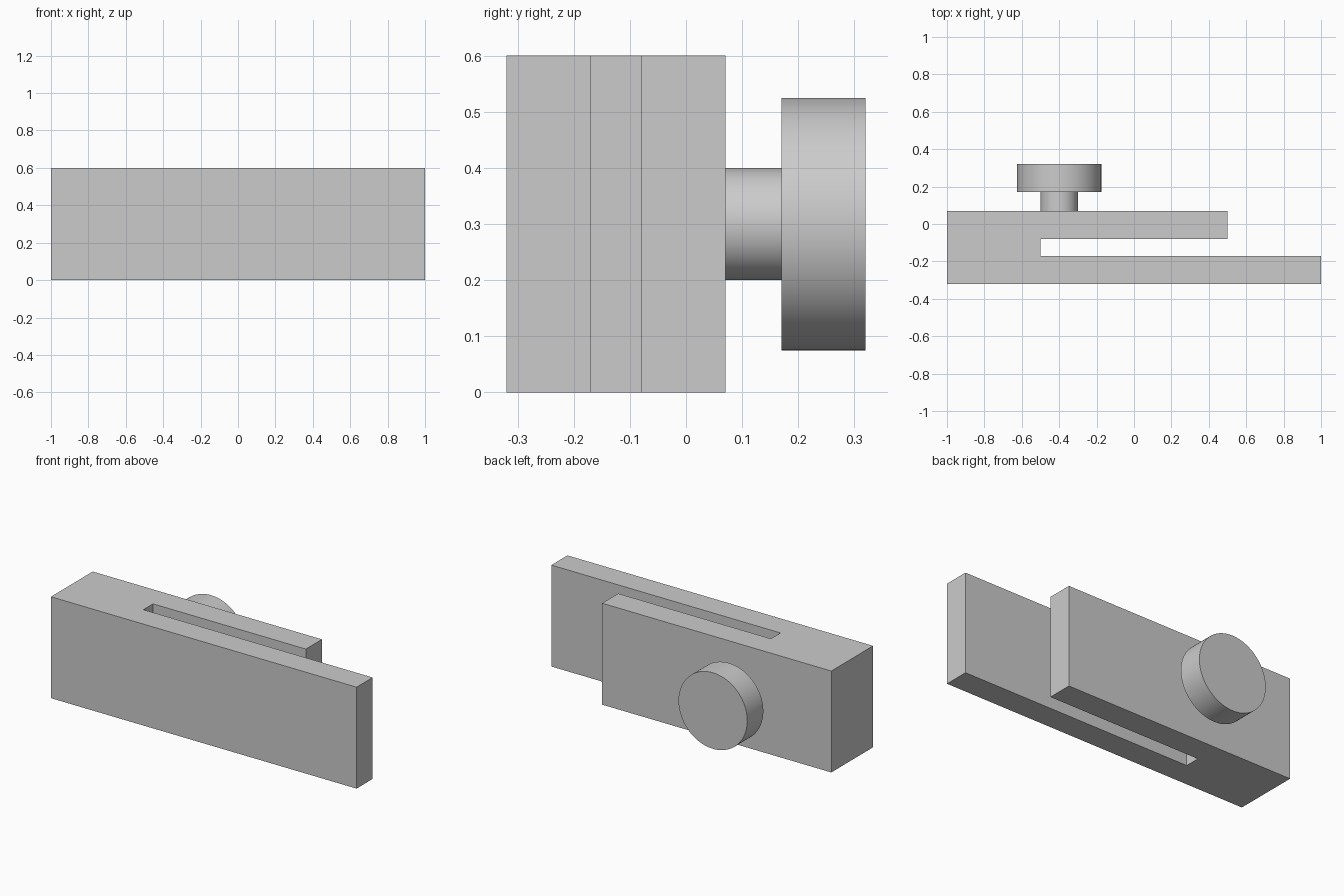
import bpy
import bmesh
import math
from mathutils import Matrix, Vector

cube = bpy.data.objects.get("Cube")
if cube:
    bpy.data.objects.remove(cube, do_unlink=True)

grey = bpy.data.materials.new("plain_grey")
grey.use_nodes = True
COLOUR = (0.6, 0.6, 0.6, 1)
grey.diffuse_color = COLOUR
grey.node_tree.nodes["Principled BSDF"].inputs["Base Color"].default_value = COLOUR

HEIGHT = 0.6


def finish(name, bm):
    bmesh.ops.recalc_face_normals(bm, faces=bm.faces)
    mesh = bpy.data.meshes.new(name)
    bm.to_mesh(mesh)
    bm.free()
    mesh.materials.append(grey)
    obj = bpy.data.objects.new(name, mesh)
    bpy.context.collection.objects.link(obj)
    return obj


def extruded(name, outline, height):
    bm = bmesh.new()
    face = bm.faces.new([bm.verts.new((x, y, 0)) for x, y in outline])
    top = bmesh.ops.extrude_face_region(bm, geom=[face])["geom"]
    verts = [v for v in top if isinstance(v, bmesh.types.BMVert)]
    bmesh.ops.translate(bm, verts=verts, vec=(0, 0, height))
    return finish(name, bm)


def turned(name, x, z, profile):
    """Revolve (radius, y) points about an axis along y."""
    bm = bmesh.new()
    verts = [bm.verts.new((x + r, y, z)) for r, y in profile]
    edges = [bm.edges.new(pair) for pair in zip(verts, verts[1:])]
    bmesh.ops.spin(bm, geom=verts + edges, cent=(x, 0, z), axis=(0, 1, 0),
                   angle=math.tau, steps=96, use_duplicate=False)
    bmesh.ops.remove_doubles(bm, verts=bm.verts, dist=0.0001)
    obj = finish(name, bm)
    bpy.ops.object.select_all(action="DESELECT")
    obj.select_set(True)
    bpy.context.view_layer.objects.active = obj
    bpy.ops.object.shade_smooth_by_angle(angle=math.radians(30))
    return obj


# Forked clip: long front arm, shorter back arm, solid at the right end
extruded("clip_body", [
    (-1, -0.32), (1, -0.32), (1, -0.17), (-0.5, -0.17),
    (-0.5, -0.08), (0.5, -0.08), (0.5, 0.07), (-1, 0.07),
], HEIGHT)

# Round knob on a short stem at the back
turned("knob", -0.4, HEIGHT / 2, [
    (0, 0.07), (0.1, 0.07), (0.1, 0.17), (0.225, 0.17), (0.225, 0.32), (0, 0.32),
])
